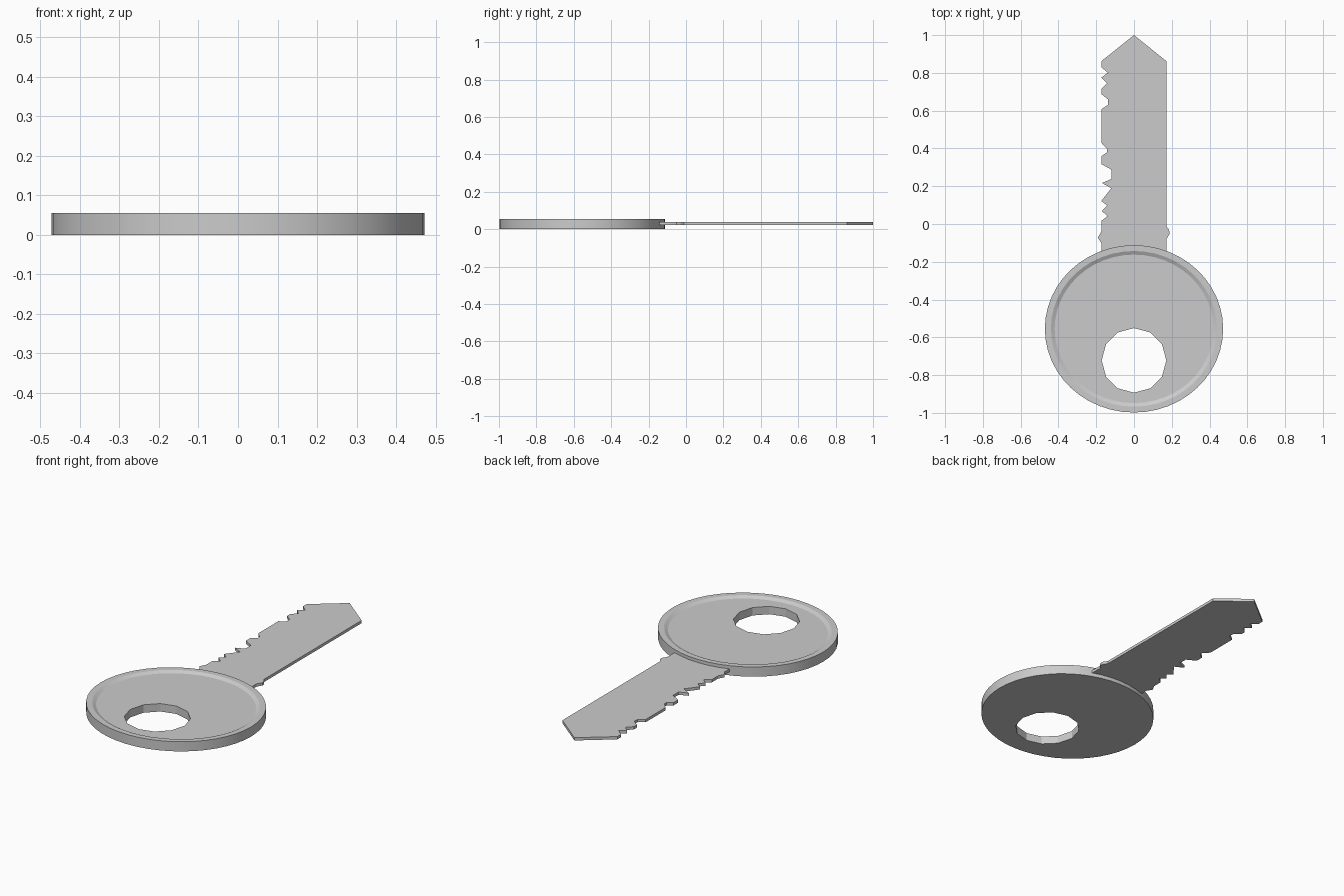
import bpy, bmesh, math

if "Cube" in bpy.data.objects:
    bpy.data.objects.remove(bpy.data.objects["Cube"])

HEAD_Y = -0.555


def make_object(name, bm):
    bmesh.ops.recalc_face_normals(bm, faces=bm.faces)
    mesh = bpy.data.meshes.new(name)
    bm.to_mesh(mesh)
    bm.free()
    obj = bpy.data.objects.new(name, mesh)
    bpy.context.collection.objects.link(obj)
    return obj


def lathe(name, profile, sides, cy):
    """Stack elliptical rings (rx, ry, z) and cap both ends."""
    bm = bmesh.new()
    rings = []
    for rx, ry, z in profile:
        angles = [2 * math.pi * i / sides for i in range(sides)]
        rings.append([bm.verts.new((rx * math.sin(a), cy + ry * math.cos(a), z)) for a in angles])
    for low, high in zip(rings, rings[1:]):
        for i in range(sides):
            j = (i + 1) % sides
            bm.faces.new((low[i], low[j], high[j], high[i]))
    bm.faces.new(rings[0])
    bm.faces.new(rings[-1])
    return make_object(name, bm)


# Oval head with a raised rim around a shallow recess
head = lathe("key_head", [(0.472, 0.443, 0), (0.472, 0.443, 0.055),
                          (0.44, 0.412, 0.055), (0.42, 0.393, 0.045)], 48, HEAD_Y)

# Key ring hole
cutter = lathe("hole_cutter", [(0.171, 0.171, -0.1), (0.171, 0.171, 0.2)], 12, -0.722)
cutter.hide_render = True
cut = head.modifiers.new("hole", 'BOOLEAN')
cut.operation = 'DIFFERENCE'
cut.solver = 'EXACT'
cut.object = cutter
bpy.context.view_layer.objects.active = head
head.select_set(True)
bpy.ops.object.modifier_apply(modifier=cut.name)
bpy.data.objects.remove(cutter)
bpy.ops.object.shade_smooth_by_angle(angle=math.radians(25))

# Flat blade: tip, notched left edge, then plain right edge with a stop
outline = [(0, 1), (-0.173, 0.862), (-0.173, 0.83), (-0.138, 0.8), (-0.173, 0.776),
           (-0.143, 0.746), (-0.173, 0.714), (-0.173, 0.688), (-0.138, 0.66), (-0.138, 0.63),
           (-0.173, 0.608), (-0.173, 0.43), (-0.143, 0.397), (-0.143, 0.38), (-0.173, 0.358),
           (-0.173, 0.317), (-0.12, 0.288), (-0.12, 0.238), (-0.17, 0.217), (-0.12, 0.19),
           (-0.173, 0.122), (-0.143, 0.098), (-0.17, 0.068), (-0.14, 0.042), (-0.173, 0.016),
           (-0.173, -0.04), (-0.192, -0.073), (-0.173, -0.1), (-0.173, -0.2),
           (0.172, -0.2), (0.172, -0.08), (0.19, -0.05), (0.185, -0.03), (0.172, -0.012),
           (0.172, 0.862)]
bm = bmesh.new()
face = bm.faces.new([bm.verts.new((x, y, 0.021)) for x, y in outline])
top = bmesh.ops.extrude_face_region(bm, geom=[face])
for v in top["geom"]:
    if isinstance(v, bmesh.types.BMVert):
        v.co.z = 0.037
make_object("key_blade", bm)
